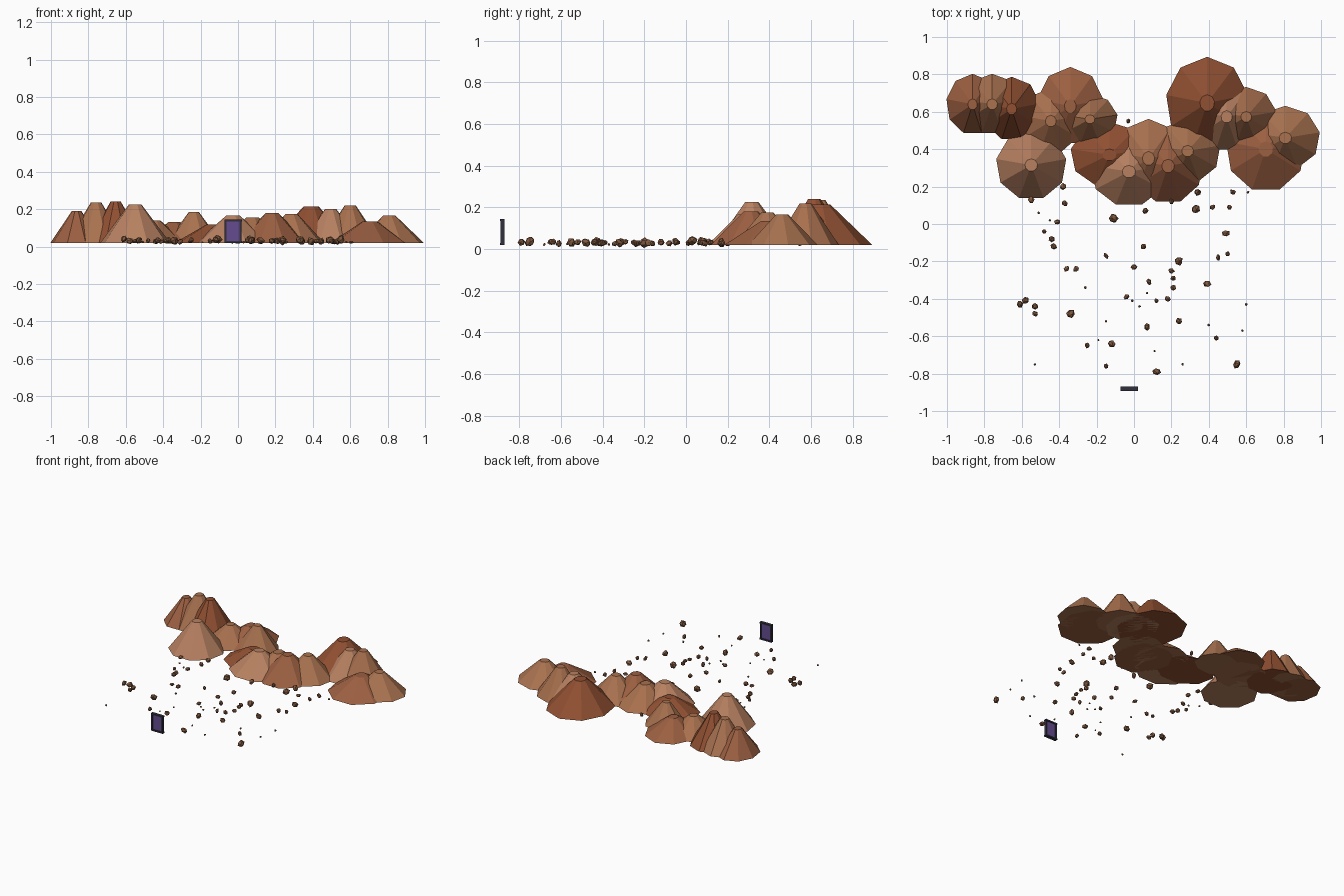
import bpy, bmesh, random
from math import pi
from mathutils import Matrix, Vector, Euler

if "Cube" in bpy.data.objects:
    bpy.data.objects.remove(bpy.data.objects["Cube"])

random.seed(4)


def material(name, rgb):
    m = bpy.data.materials.new(name)
    m.diffuse_color = (*rgb, 1)
    m.use_nodes = True
    m.node_tree.nodes["Principled BSDF"].inputs["Base Color"].default_value = m.diffuse_color
    return m


def add_object(name, bm, *mats):
    me = bpy.data.meshes.new(name)
    bm.to_mesh(me)
    bm.free()
    ob = bpy.data.objects.new(name, me)
    for m in mats:
        me.materials.append(m)
    bpy.context.collection.objects.link(ob)
    return ob


def box(name, center, size, mat):
    bm = bmesh.new()
    bmesh.ops.create_cube(bm, size=1, matrix=Matrix.Translation(center) @ Matrix.Diagonal((*size, 1)))
    return add_object(name, bm, mat)


clays = [material("clay_" + n, c) for n, c in (
    ("mid", (.38, .15, .07)), ("tan", (.40, .17, .08)), ("red", (.28, .08, .032)),
    ("light", (.48, .22, .12)), ("warm", (.39, .16, .075)), ("brown", (.33, .115, .053)))]
order = [5, 1, 2, 3, 4]

# Ridge: nine-sided truncated cones evenly spaced in x: (y, rx, ry, peak z)
BASE = 0.02
hills = [
    (.64, .142, .163, .19), (.64, .16, .163, .235), (.615, .155, .172, .24),
    (.315, .19, .187, .225), (.55, .165, .175, .14), (.63, .18, .21, .13),
    (.56, .15, .135, .185), (.37, .21, .175, .118), (.28, .205, .187, .165),
    (.35, .185, .212, .155), (.31, .19, .203, .18), (.39, .177, .17, .175),
    (.647, .222, .247, .215), (.573, .17, .187, .2), (.573, .165, .16, .22),
    (.40, .215, .23, .135), (.46, .187, .172, .165)]
for i, (y, rx, ry, top) in enumerate(hills):
    h = top - BASE
    bm = bmesh.new()
    bmesh.ops.create_cone(
        bm, cap_ends=True, segments=9, radius1=1, radius2=.18, depth=h,
        matrix=Matrix.Translation((-.863 + .1045 * i, y, BASE + h / 2)) @ Matrix.Diagonal((rx, ry, 1, 1)))
    add_object(f"hill_{i + 1}", bm, clays[order[i % 5]])

# Loose rocks: positions in hundredths, grouped by size
large = [(-61, -43), (-58, -41), (-34, -48), (-12, -64), (-11, 3), (0, -23), (7, -55),
         (12, -79), (24, -20), (39, -32), (33, 8), (34, 17), (49, -5), (55, -75), (6, 7)]
medium = [(-38, 20), (-41, 1), (-44, -8), (-48, -4), (-43, -12), (-31, -24), (-53, -44), (-53, -48),
          (-25, -65), (-15, -76), (-15, -17), (-4, -39), (5, -12), (8, -31), (12, -41), (18, -40),
          (20, -25), (21, -29), (21, -34), (24, -52), (45, -18), (50, -16), (51, 9), (42, 9),
          (44, -61), (-3, 55), (-37, 11), (-55, 13), (20, 12), (53, 17), (-36, -24)]
small = [(-53, -75), (-26, -34), (-15, -52), (-19, -62), (-1, -41), (3, -44), (7, -37), (11, -68),
         (26, -75), (40, -54), (60, -43), (-51, 6), (61, 17), (58, -57), (52, 18), (-45, 2)]


def rocks(name, spots, radius, mat):
    bm = bmesh.new()
    for x, y in spots:
        s = Vector([radius * random.uniform(.75, 1.25) for _ in range(3)])
        rot = Euler([random.uniform(0, 2 * pi) for _ in range(3)]).to_matrix().to_4x4()
        z = .018 + radius * random.uniform(.5, 1.1)
        made = bmesh.ops.create_icosphere(bm, subdivisions=1, radius=1)["verts"]
        for v in made:
            v.co *= random.uniform(.88, 1.12)
        bmesh.ops.transform(bm, verts=made,
                            matrix=Matrix.Translation((x / 100, y / 100, z)) @ rot @ Matrix.Diagonal((*s, 1)))
    add_object(name, bm, mat)


rock_mat = material("rock", (.22, .10, .05))
rocks("large_rocks", large, .021, rock_mat)
rocks("medium_rocks", medium, .0155, rock_mat)
rocks("pebbles", small, .007, rock_mat)

# Gateway: dark frame around a violet panel
dark = material("frame_dark", (.03, .03, .05))
violet = material("gate_violet", (.13, .07, .28))
cx, cy = -.026, -.881
for side, sx in (("left", -1), ("right", 1)):
    box(f"gate_post_{side}", (cx + sx * .04, cy, .081), (.01, .018, .122), dark)
box("gate_lintel", (cx, cy, .139), (.095, .022, .01), dark)
box("gate_sill", (cx, cy, .024), (.095, .022, .01), dark)
box("gate_panel", (cx, cy, .081), (.075, .008, .11), violet)
